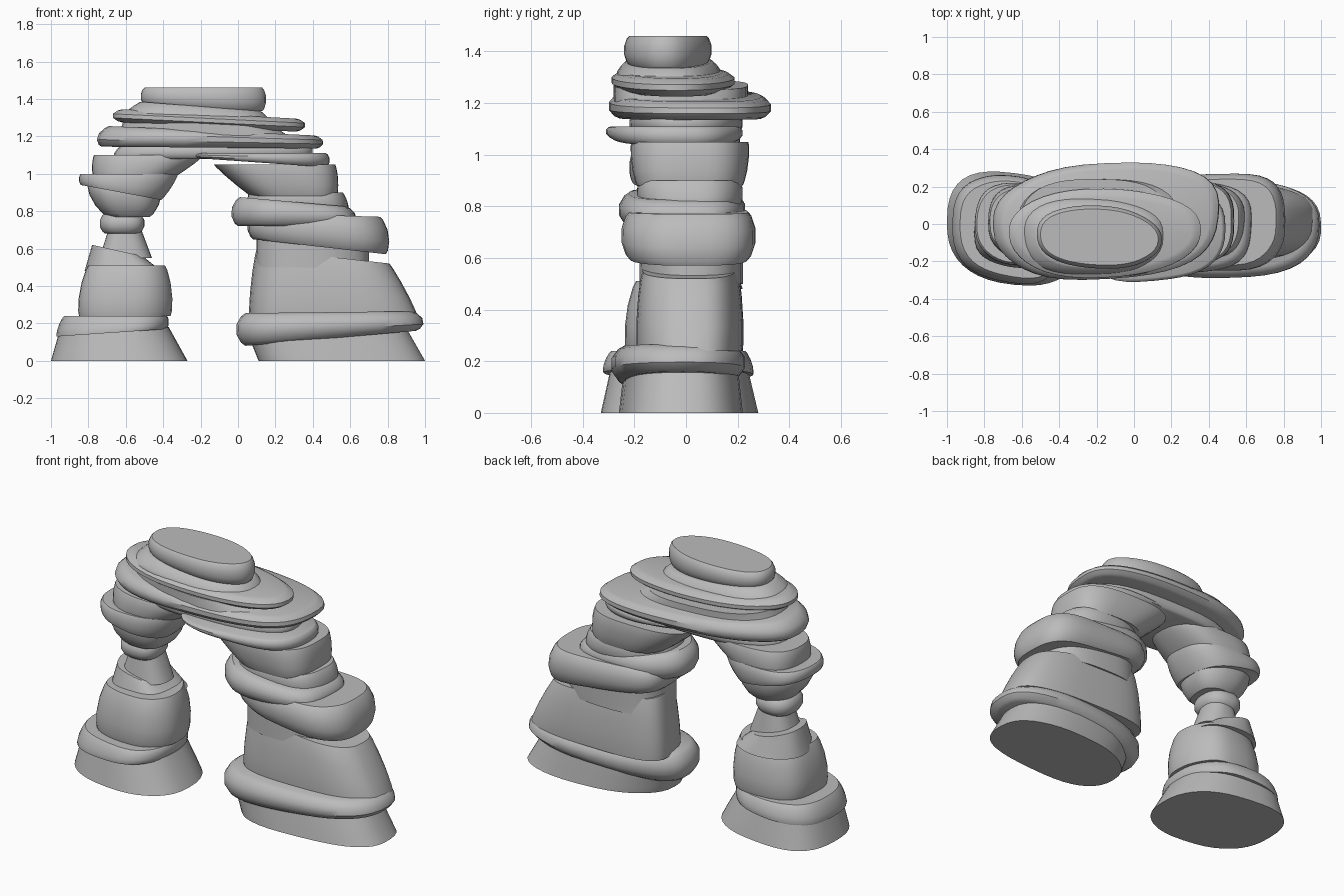
import bpy, bmesh, math, random

random.seed(4)
if "Cube" in bpy.data.objects:
    bpy.data.objects.remove(bpy.data.objects["Cube"], do_unlink=True)

# Plain stone colour shared by every layer
STONE_GREY = 0.5
stone = bpy.data.materials.new("grey_stone")
stone.use_nodes = True
stone.diffuse_color = (STONE_GREY, STONE_GREY, STONE_GREY, 1)
shader = stone.node_tree.nodes["Principled BSDF"]
shader.inputs["Base Color"].default_value = stone.diffuse_color

SIDES = 40
LEVELS = 6


def signed_power(value, power):
    return math.copysign(abs(value) ** power, value)


def normalise(values):
    """Stretch a list of values to the range 0 to 1."""
    low, high = min(values), max(values)
    return [(value - low) / (high - low) for value in values]


def outline(skew, square, waves):
    """Worn, slightly lumpy rounded rectangle filling a unit square."""
    xs, ys = [], []
    for i in range(SIDES):
        angle = math.tau * i / SIDES
        radius = 1 + sum(size * math.sin(count * angle + phase)
                         for count, size, phase in waves)
        x = radius * signed_power(math.cos(angle), 2 / square)
        y = radius * signed_power(math.sin(angle), 2 / square) + skew * x
        xs.append(x)
        ys.append(y)
    return list(zip(normalise(xs), normalise(ys)))


def slab(name, x, y, z, lean=(0, 0), tilt=0.0, top_tilt=None, rim=0.03,
         narrow=0.0, skew=0.0, square=2.5, lump=0.03):
    """Rock layer.

    lean: how far the left and right sides travel in x from bottom to top
    tilt, top_tilt: rise of the lower and upper face from left to right
    rim: how far the worn edges are drawn in; narrow: loss of depth at the top
    """
    if top_tilt is None:
        top_tilt = tilt
    waves = [(count, random.uniform(0.3, 1) * lump * 2 / count,
              random.uniform(0, math.tau)) for count in (2, 3, 5)]
    middle, half = sum(y) / 2, (y[1] - y[0]) / 2
    bm = bmesh.new()
    loops = []
    for level in range(LEVELS):
        # levels crowd towards the faces so that the edges curve over
        t = (1 - math.cos(math.pi * level / (LEVELS - 1))) / 2
        inset = rim * abs(2 * t - 1) ** 3
        left = x[0] + lean[0] * t + inset
        right = x[1] + lean[1] * t - inset
        depth = half * (1 - narrow * t) - inset
        height = z[0] + (z[1] - z[0]) * t
        rise = tilt + (top_tilt - tilt) * t
        waves = [(count, size, phase + random.uniform(-0.15, 0.15))
                 for count, size, phase in waves]
        loops.append([bm.verts.new((left + (right - left) * u,
                                    middle + depth * (2 * v - 1),
                                    height + rise * (u - 0.5)))
                      for u, v in outline(skew, square, waves)])
    for low, high in zip(loops, loops[1:]):
        for i in range(SIDES):
            j = (i + 1) % SIDES
            bm.faces.new((low[i], low[j], high[j], high[i]))
    bm.faces.new(loops[0][::-1])
    bm.faces.new(loops[-1])
    mesh = bpy.data.meshes.new(name)
    bm.to_mesh(mesh)
    bm.free()
    mesh.materials.append(stone)
    rock = bpy.data.objects.new(name, mesh)
    bpy.context.collection.objects.link(rock)
    bpy.ops.object.select_all(action="DESELECT")
    rock.select_set(True)
    bpy.context.view_layer.objects.active = rock
    bpy.ops.object.shade_smooth_by_angle(angle=math.radians(40))


# Narrow leg, from the ground up
slab("narrow_leg_base", x=(-1, -0.27), y=(-0.33, 0.28), z=(0, 0.16),
     lean=(0.04, -0.1), top_tilt=0.04, rim=0, narrow=0.12, skew=-0.15)
slab("narrow_leg_ledge", x=(-0.98, -0.37), y=(-0.33, 0.27), z=(0.15, 0.24),
     lean=(0.04, 0), tilt=0.04, top_tilt=0, rim=0.01, narrow=0.1, skew=-0.15)
slab("narrow_leg_block", x=(-0.87, -0.34), y=(-0.25, 0.23), z=(0.24, 0.51),
     lean=(0.05, -0.03), rim=0.02, narrow=0.15, lump=0.06)
slab("narrow_leg_shoulder", x=(-0.82, -0.41), y=(-0.15, 0.22), z=(0.48, 0.59),
     lean=(0.04, -0.1), top_tilt=-0.06, rim=0, narrow=0.2, lump=0.05)
slab("neck", x=(-0.74, -0.46), y=(-0.1, 0.13), z=(0.55, 0.71),
     lean=(0.05, -0.06), rim=0, narrow=0.2)
slab("neck_collar", x=(-0.74, -0.5), y=(-0.12, 0.13), z=(0.68, 0.79))
slab("cup", x=(-0.73, -0.44), y=(-0.15, 0.15), z=(0.77, 0.95),
     lean=(-0.1, 0.05), narrow=-0.3)
slab("tilted_plate", x=(-0.85, -0.4), y=(-0.22, 0.22), z=(0.9, 1),
     lean=(0, 0.09), tilt=-0.08, top_tilt=0, rim=0.01)
slab("narrow_leg_cap", x=(-0.78, -0.35), y=(-0.2, 0.21), z=(0.97, 1.1),
     lean=(0, 0.18), rim=0.01)

# Broad leg
slab("broad_leg_base", x=(0.11, 1), y=(-0.26, 0.22), z=(0, 0.15),
     lean=(-0.05, -0.1), top_tilt=0.05, rim=0, narrow=0.07, skew=0.12)
slab("broad_leg_ledge", x=(-0.01, 1), y=(-0.29, 0.23), z=(0.12, 0.26),
     lean=(0, -0.02), tilt=0.08, top_tilt=0.01, rim=0.05, skew=0.1)
slab("broad_leg_block", x=(0.05, 0.97), y=(-0.2, 0.23), z=(0.24, 0.56),
     lean=(0.04, -0.15), top_tilt=-0.08, rim=0.01, narrow=0.1, square=3, lump=0.05)
slab("broad_leg_core", x=(0.1, 0.7), y=(-0.18, 0.22), z=(0.5, 0.65), rim=0)
slab("lower_shelf", x=(0.05, 0.82), y=(-0.25, 0.27), z=(0.61, 0.78),
     lean=(0, -0.03), tilt=-0.08, top_tilt=-0.02, square=3, lump=0.05)
slab("upper_shelf", x=(-0.04, 0.64), y=(-0.26, 0.23), z=(0.72, 0.85),
     lean=(0.01, -0.02), top_tilt=-0.05, rim=0.04, lump=0.05)
slab("pillar_foot", x=(0.05, 0.6), y=(-0.19, 0.22), z=(0.8, 0.9),
     lean=(0, -0.03), rim=0.01)
slab("pillar", x=(0.06, 0.54), y=(-0.2, 0.23), z=(0.88, 1.05),
     lean=(-0.2, -0.01), rim=0.01, narrow=-0.1, square=3)

# Arch layers across both legs
slab("lintel", x=(-0.26, 0.49), y=(-0.31, 0.22), z=(1.06, 1.11),
     tilt=-0.05, top_tilt=0, rim=0.02, skew=0.1)
slab("span_underside", x=(-0.68, 0.4), y=(-0.22, 0.22), z=(1.08, 1.16),
     lean=(0.05, 0), rim=0.02)
slab("span_wide", x=(-0.77, 0.46), y=(-0.3, 0.33), z=(1.14, 1.23),
     lean=(0.04, -0.01), tilt=-0.01, top_tilt=-0.05, rim=0.04, skew=0.08)
slab("span_step", x=(-0.64, 0.3), y=(-0.28, 0.24), z=(1.19, 1.27),
     lean=(0.03, -0.1), tilt=-0.02, top_tilt=-0.04, rim=0)
slab("span_upper", x=(-0.67, 0.36), y=(-0.29, 0.19), z=(1.25, 1.32),
     tilt=-0.05, rim=0.05, skew=0.06, square=2.2)
slab("span_top", x=(-0.61, 0.18), y=(-0.28, 0.15), z=(1.3, 1.36),
     lean=(0.08, -0.05), tilt=-0.05, rim=0.01, narrow=0.2)
slab("crown", x=(-0.52, 0.15), y=(-0.24, 0.1), z=(1.35, 1.46),
     tilt=-0.03, top_tilt=0, rim=0.02, skew=-0.1, square=2.2)
